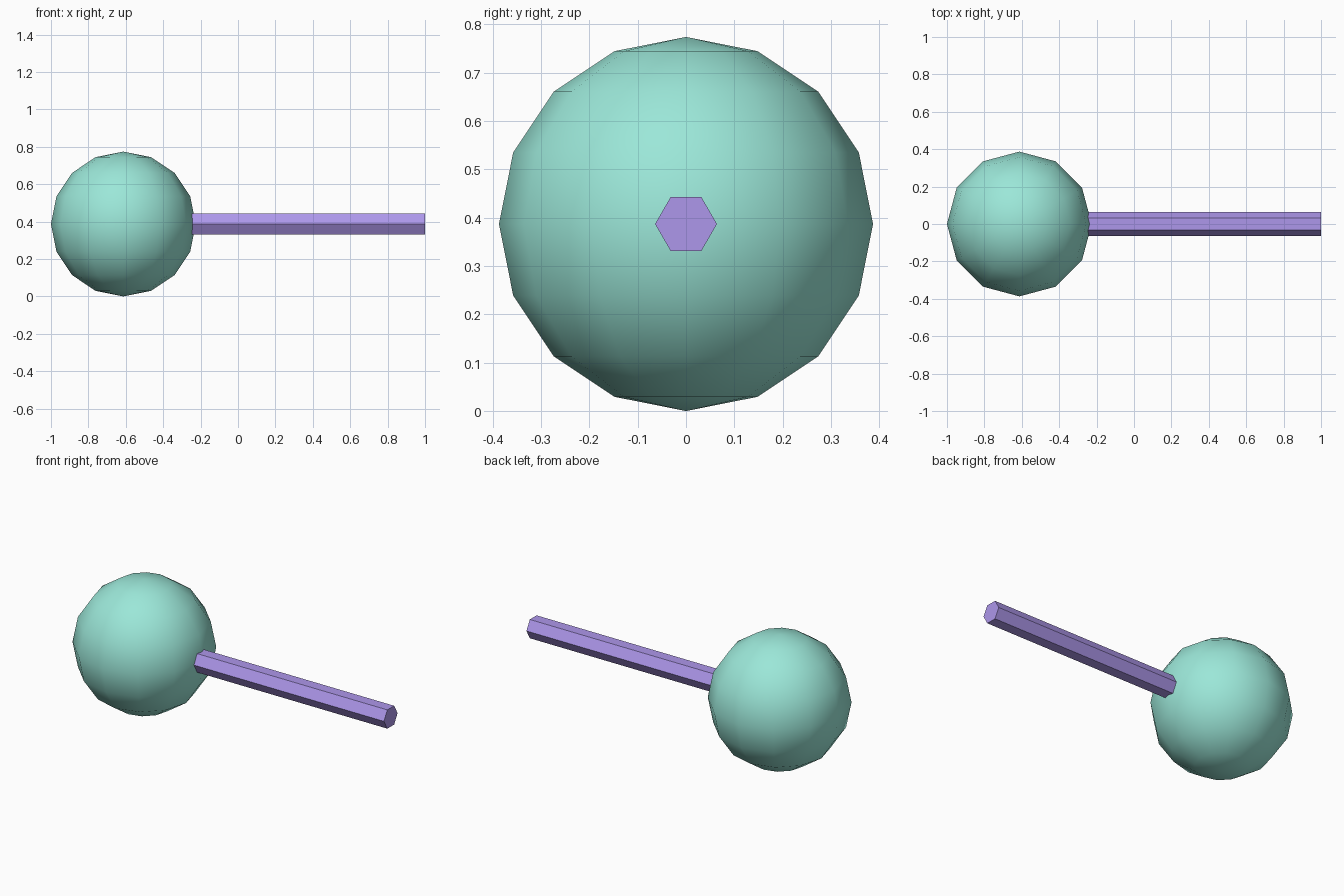
import bpy
from math import pi

if "Cube" in bpy.data.objects:
    bpy.data.objects.remove(bpy.data.objects["Cube"])


def paint(obj, name, color):
    mat = bpy.data.materials.new(name)
    mat.diffuse_color = (*color, 1)
    mat.use_nodes = True
    mat.node_tree.nodes["Principled BSDF"].inputs["Base Color"].default_value = mat.diffuse_color
    obj.data.materials.append(mat)


R = 0.387            # ball radius
END, JOIN = 1.0, -0.25

# Ball: low-poly sphere with smooth shading
bpy.ops.mesh.primitive_uv_sphere_add(segments=12, ring_count=8, radius=R,
                                     location=(-1 + R, 0, R))
ball = bpy.context.object
ball.name = "ball"
bpy.ops.object.shade_smooth()
paint(ball, "mint", (0.33, 0.80, 0.69))

# Stick: hexagonal rod along x, corners pointing to +-y
bpy.ops.mesh.primitive_cylinder_add(vertices=6, radius=0.064, depth=END - JOIN,
                                    location=((END + JOIN) / 2, 0, R),
                                    rotation=(0, pi / 2, 0))
stick = bpy.context.object
stick.name = "stick"
bpy.ops.object.shade_flat()
paint(stick, "lilac", (0.42, 0.31, 0.83))
